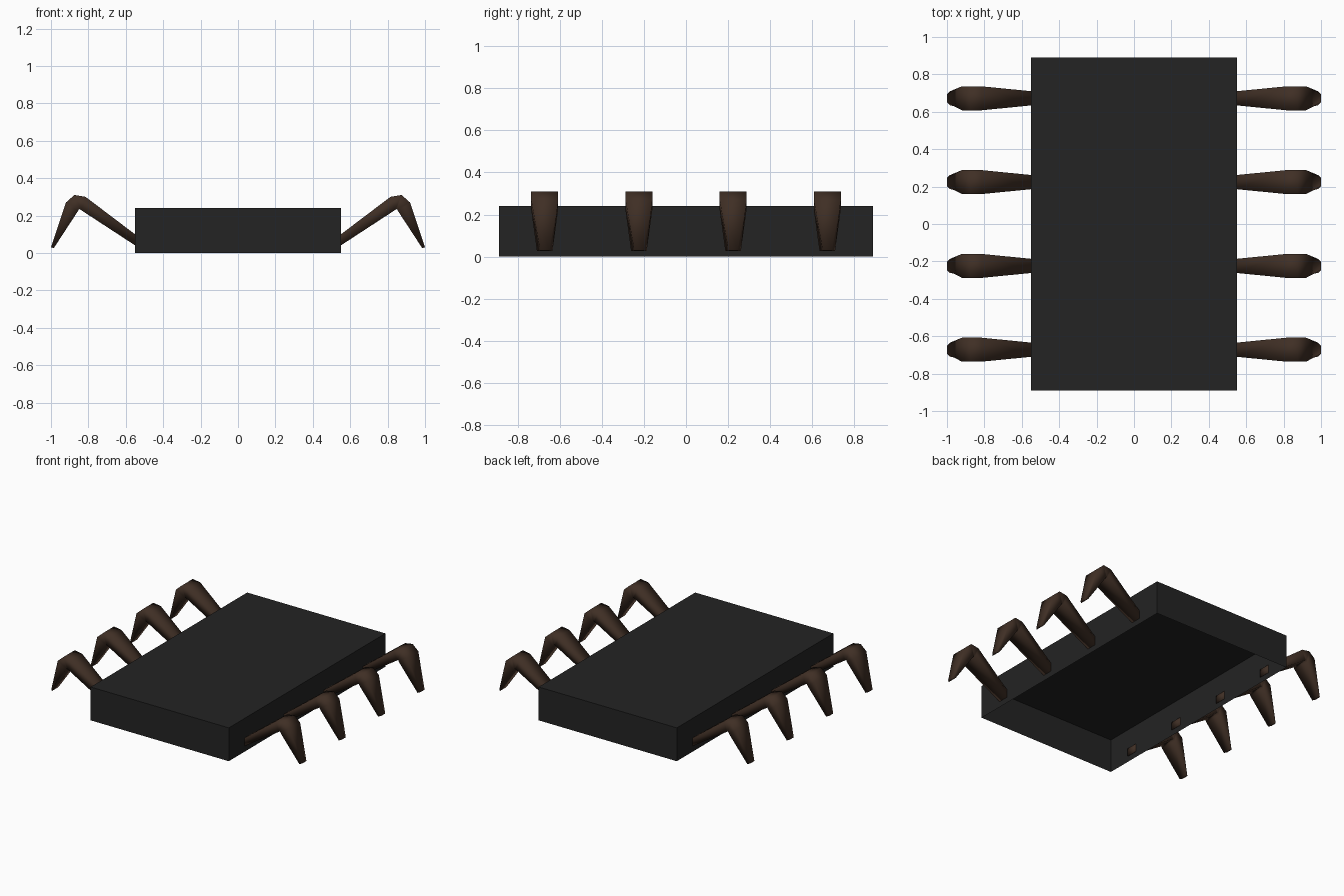
import bpy
import bmesh

cube = bpy.data.objects.get("Cube")
if cube:
    bpy.data.objects.remove(cube, do_unlink=True)


def material(name, colour):
    mat = bpy.data.materials.new(name)
    mat.use_nodes = True
    mat.diffuse_color = colour
    mat.node_tree.nodes["Principled BSDF"].inputs["Base Color"].default_value = colour
    return mat


def make_object(name, bm, mat, smooth=False):
    bmesh.ops.recalc_face_normals(bm, faces=bm.faces)
    for face in bm.faces:
        face.smooth = smooth
    mesh = bpy.data.meshes.new(name)
    bm.to_mesh(mesh)
    bm.free()
    mesh.materials.append(mat)
    obj = bpy.data.objects.new(name, mesh)
    bpy.context.collection.objects.link(obj)
    return obj


charcoal = material("charcoal", (0.017, 0.017, 0.017, 1))
dark_brown = material("dark brown", (0.050, 0.028, 0.018, 1))

# Body: thin shell with an open underside
WIDTH, DEPTH, HEIGHT = 1.10, 1.78, 0.24
bm = bmesh.new()
bmesh.ops.create_cube(bm, size=1)
for v in bm.verts:
    v.co = (v.co.x * WIDTH, v.co.y * DEPTH, (v.co.z + 0.5) * HEIGHT)
bm.normal_update()
underside = [f for f in bm.faces if f.normal.z < -0.9]
bmesh.ops.delete(bm, geom=underside, context="FACES_ONLY")
body = make_object("body_shell", bm, charcoal)
# the open shell must face outwards
if max(body.data.polygons, key=lambda p: p.center.z).normal.z < 0:
    body.data.flip_normals()

# Leg sections from base to tip: outer x, z, half width; inner x, z, half width
SECTIONS = [
    ((0.540, 0.092, 0.037), (0.540, 0.034, 0.037)),
    ((0.815, 0.300, 0.064), (0.840, 0.230, 0.064)),
    ((0.875, 0.310, 0.064), (0.850, 0.236, 0.064)),
    ((0.920, 0.270, 0.064), (0.857, 0.222, 0.064)),
    ((1.000, 0.030, 0.022), (0.985, 0.026, 0.037)),
]


def make_leg(name, side, y):
    bm = bmesh.new()
    rings = []
    for (ox, oz, ow), (ix, iz, iw) in SECTIONS:
        corners = [(ox, -ow, oz), (ox, ow, oz), (ix, iw, iz), (ix, -iw, iz)]
        rings.append([bm.verts.new((side * px, y + py, pz)) for px, py, pz in corners])
    for a, b in zip(rings, rings[1:]):
        for i in range(4):
            j = (i + 1) % 4
            bm.faces.new((a[i], a[j], b[j], b[i]))
    bm.faces.new(rings[0])
    bm.faces.new(rings[-1])
    make_object(name, bm, dark_brown, smooth=True)


# Four bent legs on each side
for side, label in ((1, "left"), (-1, "right")):
    for n in range(4):
        make_leg(f"{label}_leg_{n + 1}", side, (n - 1.5) * 0.448)
